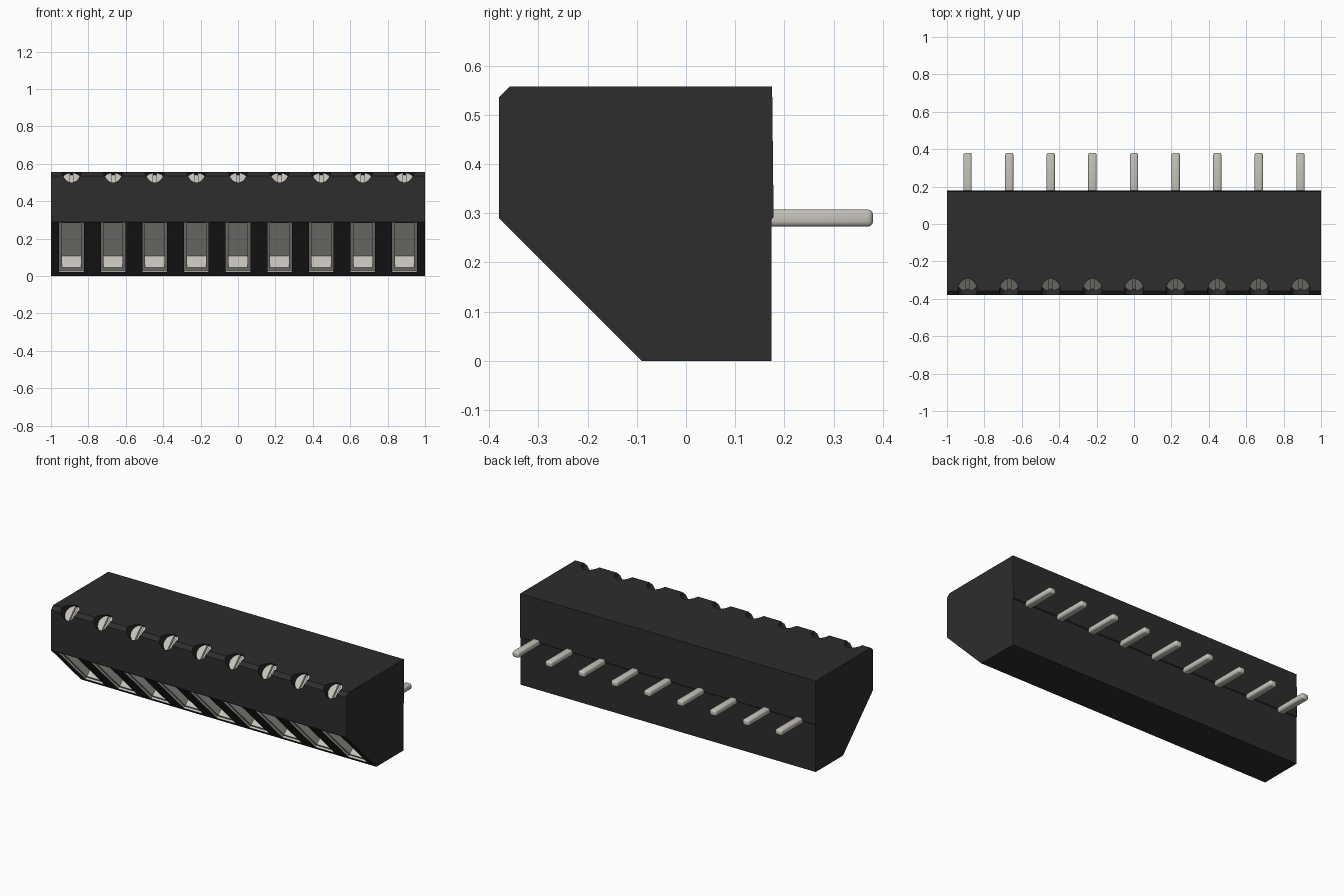
import bpy, bmesh, math
from mathutils import Matrix, Vector

cube = bpy.data.objects.get("Cube")
if cube:
    bpy.data.objects.remove(cube, do_unlink=True)

PITCH, COUNT = 0.2225, 9
XS = [(i - (COUNT - 1) / 2) * PITCH for i in range(COUNT)]
S = math.sqrt(0.5)


def material(name, colour):
    m = bpy.data.materials.new(name)
    m.use_nodes = True
    m.diffuse_color = colour
    b = m.node_tree.nodes["Principled BSDF"]
    b.inputs["Base Color"].default_value = colour
    b.inputs["Roughness"].default_value = 0.6
    return m


BLACK = material("black plastic", (0.026, 0.026, 0.026, 1))
METAL = material("tinned metal", (0.56, 0.545, 0.49, 1))


def finish(bm, name, mats):
    bmesh.ops.recalc_face_normals(bm, faces=bm.faces)
    me = bpy.data.meshes.new(name)
    bm.to_mesh(me)
    bm.free()
    for m in mats:
        me.materials.append(m)
    ob = bpy.data.objects.new(name, me)
    bpy.context.collection.objects.link(ob)
    return ob


def activate(ob):
    bpy.ops.object.select_all(action='DESELECT')
    ob.select_set(True)
    bpy.context.view_layer.objects.active = ob


def cut(ob, cutter):
    mod = ob.modifiers.new("cut", 'BOOLEAN')
    mod.operation, mod.solver, mod.object = 'DIFFERENCE', 'EXACT', cutter
    mod.material_mode = 'TRANSFER'
    activate(ob)
    bpy.ops.object.modifier_apply(modifier=mod.name)
    bpy.data.objects.remove(cutter, do_unlink=True)


def add_box(bm, matrix, size):
    bmesh.ops.create_cube(bm, size=1, matrix=matrix @ Matrix.Diagonal((*size, 1)))


def frame(x, y, z, normal):
    """Placement with local z along the normal and local x along world x."""
    n = Vector(normal).normalized()
    xa = Vector((1, 0, 0))
    rot = Matrix((xa, n.cross(xa), n)).transposed().to_4x4()
    return Matrix.Translation((x, y, z)) @ rot


# Housing: side profile swept across the width
profile = [(-0.38, 0.29), (-0.38, 0.535), (-0.358, 0.557), (0.175, 0.557),
           (0.178, 0.292), (0.174, 0.288), (0.174, 0), (-0.09, 0)]
bm = bmesh.new()
side = bm.faces.new([bm.verts.new((-1, y, z)) for y, z in profile])
ext = bmesh.ops.extrude_face_region(bm, geom=[side])
bmesh.ops.translate(bm, vec=(2, 0, 0),
                    verts=[v for v in ext["geom"] if isinstance(v, bmesh.types.BMVert)])
housing = finish(bm, "housing", [BLACK, METAL])


# Wire entries: a shallow wide recess, then a deeper shaft, square to the slope
def pocket_cutter(width, z_low, z_high, depth):
    bm = bmesh.new()
    z = (z_low + z_high) / 2
    for x in XS:
        add_box(bm, frame(x, -0.09 - z, z, (0, -1, -1)),
                (width, (z_high - z_low) / S, depth * 2))
    return finish(bm, "pocket_cutter", [METAL])


cut(housing, pocket_cutter(0.132, 0.022, 0.286, 0.012))
cut(housing, pocket_cutter(0.102, 0.036, 0.274, 0.1))

# Screw wells: tilted bores through the upper front edge
TILT = (0, -1, 1)
HEAD_Y, HEAD_Z, HEAD_R = -0.322, 0.515, 0.052
bm = bmesh.new()
for x in XS:
    bmesh.ops.create_cone(bm, cap_ends=True, segments=32, radius1=HEAD_R, radius2=HEAD_R,
                          depth=0.24, matrix=frame(x, HEAD_Y - 0.12 * S + 0.03 * S,
                                                   HEAD_Z + 0.12 * S - 0.03 * S, TILT))
cut(housing, finish(bm, "well_cutter", [BLACK]))

# Slotted screw heads
bm, slots = bmesh.new(), bmesh.new()
for x in XS:
    place = frame(x, HEAD_Y, HEAD_Z, TILT)
    bmesh.ops.create_cone(bm, cap_ends=True, segments=32, radius1=HEAD_R - 0.001,
                          radius2=HEAD_R - 0.001, depth=0.03,
                          matrix=place @ Matrix.Translation((0, 0, -0.015)))
    add_box(slots, place, (0.018, 0.2, 0.03))
screws = finish(bm, "screws", [METAL])
cut(screws, finish(slots, "slot_cutter", [METAL]))
activate(screws)
bpy.ops.object.shade_smooth_by_angle(angle=math.radians(35))

# Solder pins with rounded tips
for i, x in enumerate(XS):
    bm = bmesh.new()
    add_box(bm, Matrix.Translation((x, 0.265, 0.29)), (0.045, 0.23, 0.035))
    bmesh.ops.bevel(bm, geom=bm.edges[:], offset=0.011, segments=3, profile=0.5,
                    affect='EDGES')
    pin = finish(bm, f"pin_{i + 1}", [METAL])
    activate(pin)
    bpy.ops.object.shade_smooth_by_angle(angle=math.radians(35))
